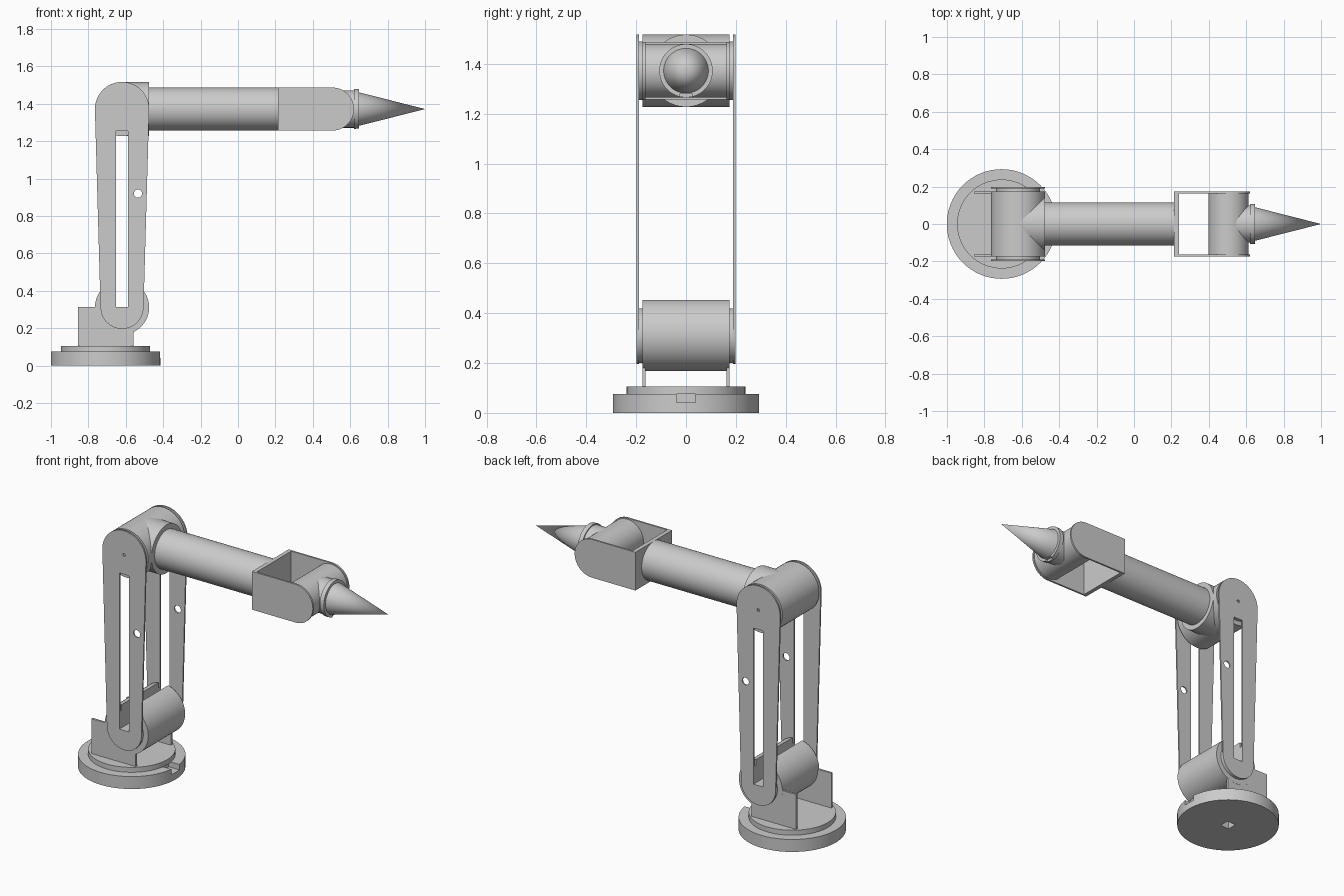
import bpy, bmesh, math
from mathutils import Matrix, Vector

if "Cube" in bpy.data.objects:
    bpy.data.objects.remove(bpy.data.objects["Cube"], do_unlink=True)

grey = bpy.data.materials.new("light grey")
grey.use_nodes = True
grey.diffuse_color = (0.6, 0.6, 0.6, 1)
grey.node_tree.nodes["Principled BSDF"].inputs["Base Color"].default_value = (0.6, 0.6, 0.6, 1)

AXIS = {"x": Matrix.Rotation(math.pi / 2, 4, "Y"),
        "y": Matrix.Rotation(-math.pi / 2, 4, "X"),
        "z": Matrix.Identity(4)}


def finish(name, bm):
    bmesh.ops.recalc_face_normals(bm, faces=bm.faces)
    mesh = bpy.data.meshes.new(name)
    bm.to_mesh(mesh)
    bm.free()
    mesh.materials.append(grey)
    ob = bpy.data.objects.new(name, mesh)
    bpy.context.collection.objects.link(ob)
    return ob


def cylinder(name, axis, start, length, r, r2=None):
    """Cylinder or cone running from start along +axis."""
    bm = bmesh.new()
    bmesh.ops.create_cone(bm, cap_ends=True, segments=64, radius1=r,
                          radius2=r if r2 is None else r2, depth=length)
    m = Matrix.Translation(start) @ AXIS[axis] @ Matrix.Translation((0, 0, length / 2))
    bmesh.ops.transform(bm, matrix=m, verts=bm.verts)
    return finish(name, bm)


def box(name, lo, hi):
    bm = bmesh.new()
    bmesh.ops.create_cube(bm, size=1)
    lo, hi = Vector(lo), Vector(hi)
    for v in bm.verts:
        v.co = [(a + b) / 2 + c * (b - a) for a, b, c in zip(lo, hi, v.co)]
    return finish(name, bm)


def plate(name, outline, y0, y1):
    """Extrude an x-z outline from y0 to y1."""
    bm = bmesh.new()
    face = bm.faces.new([bm.verts.new((x, y0, z)) for x, z in outline])
    top = bmesh.ops.extrude_face_region(bm, geom=[face], use_keep_orig=True)["geom"]
    moved = [g for g in top if isinstance(g, bmesh.types.BMVert)]
    bmesh.ops.translate(bm, vec=(0, y1 - y0, 0), verts=moved)
    return finish(name, bm)


def arc(cx, cz, r, a0, a1, n=32):
    angles = [math.radians(a0 + (a1 - a0) * i / n) for i in range(n + 1)]
    return [(cx + r * math.cos(a), cz + r * math.sin(a)) for a in angles]


def cut(ob, *cutters):
    """Subtract the cutters, then delete them."""
    bpy.context.view_layer.objects.active = ob
    for c in cutters:
        mod = ob.modifiers.new("cut", "BOOLEAN")
        mod.operation, mod.solver, mod.object = "DIFFERENCE", "EXACT", c
        bpy.ops.object.modifier_apply(modifier=mod.name)
        bpy.data.objects.remove(c, do_unlink=True)
    return ob


BX = -0.708                # base centre
JX, Z0, Z1 = -0.62, 0.312, 1.372   # shoulder and elbow pivots
WX = 0.505                 # wrist pivot
R, RF = 0.145, 0.115       # joint and forearm radii
parts = []


def slot():
    return box("slot_cutter", (JX - 0.032, -0.3, 0.315), (JX + 0.032, 0.3, 1.255))


# Base with cable channel and socket
base = cylinder("base", "z", (BX, 0, 0), 0.075, 0.293)
cut(base,
    box("channel_cutter", (BX + 0.22, -0.038, 0.042), (BX + 0.4, 0.038, 0.1)),
    box("socket_cutter", (BX - 0.03, -0.03, -0.05), (BX + 0.03, 0.03, 0.06)))
parts += [base, cylinder("turntable", "z", (BX, 0, 0.075), 0.03, 0.238)]

# Shoulder drum split by the slot
parts.append(cut(cylinder("shoulder_drum", "y", (JX, -0.175, Z0), 0.35, R), slot()))

# Elbow drum with collar, forearm tube
parts += [cylinder("elbow_drum", "y", (JX, -0.175, Z1), 0.35, R),
          cylinder("elbow_collar", "x", (JX, 0, Z1), R, R),
          cylinder("forearm", "x", (JX + R - 0.01, 0, Z1), 0.70, RF)]

# Parts repeated on both sides
arm_outline = arc(JX, Z1, R, 0, 180) + arc(JX, Z0, RF, 180, 360)
fork_outline = [(0.215, Z1 + RF), (0.215, Z1 - RF)] + arc(WX, Z1, RF, -90, 90)
for side, s in (("right", -1), ("left", 1)):
    def span(a, b):
        return min(s * a, s * b), max(s * a, s * b)

    y0, y1 = span(0.162, 0.1745)
    parts.append(box(side + "_bracket", (-0.855, y0, 0.105), (-0.56, y1, 0.315)))

    y0, y1 = span(0.174, 0.19)
    parts.append(cylinder(side + "_elbow_spacer", "y", (JX, y0, Z1), y1 - y0, 0.117))
    parts.append(cut(cylinder(side + "_shoulder_spacer", "y", (JX, y0, Z0), y1 - y0, 0.112),
                     slot()))

    y0, y1 = span(0.189, 0.198)
    arm = plate(side + "_arm_plate", arm_outline, y0, y1)
    cut(arm, slot(),
        cylinder("hole_cutter", "y", (-0.535, -0.3, 0.92), 0.6, 0.022),
        cylinder("pin_cutter", "y", (JX, -0.3, Z1), 0.6, 0.009))
    parts.append(arm)

    y0, y1 = span(0.163, 0.174)
    parts.append(plate(side + "_fork_plate", fork_outline, y0, y1))

# Fork back wall
parts.append(box("fork_back", (0.215, -0.165, Z1 - RF), (0.24, 0.165, Z1 + RF)))

# Wrist drum, collar, notched flange and pointed tip
parts += [cylinder("wrist_drum", "y", (WX, -0.165, Z1), 0.33, 0.108),
          cylinder("wrist_collar", "x", (WX, 0, Z1), 0.118, 0.1),
          cut(cylinder("wrist_flange", "x", (0.62, 0, Z1), 0.026, 0.107),
              box("notch_cutter", (0.632, -0.024, Z1 - 0.12), (0.7, 0.024, Z1 - 0.092))),
          cylinder("tip_cone", "x", (0.645, 0, Z1), 0.355, 0.09, 0.0)]

# Smooth round surfaces, keep edges sharp
bpy.ops.object.select_all(action="DESELECT")
for ob in parts:
    ob.select_set(True)
bpy.context.view_layer.objects.active = parts[0]
bpy.ops.object.shade_smooth_by_angle(angle=math.radians(30))
